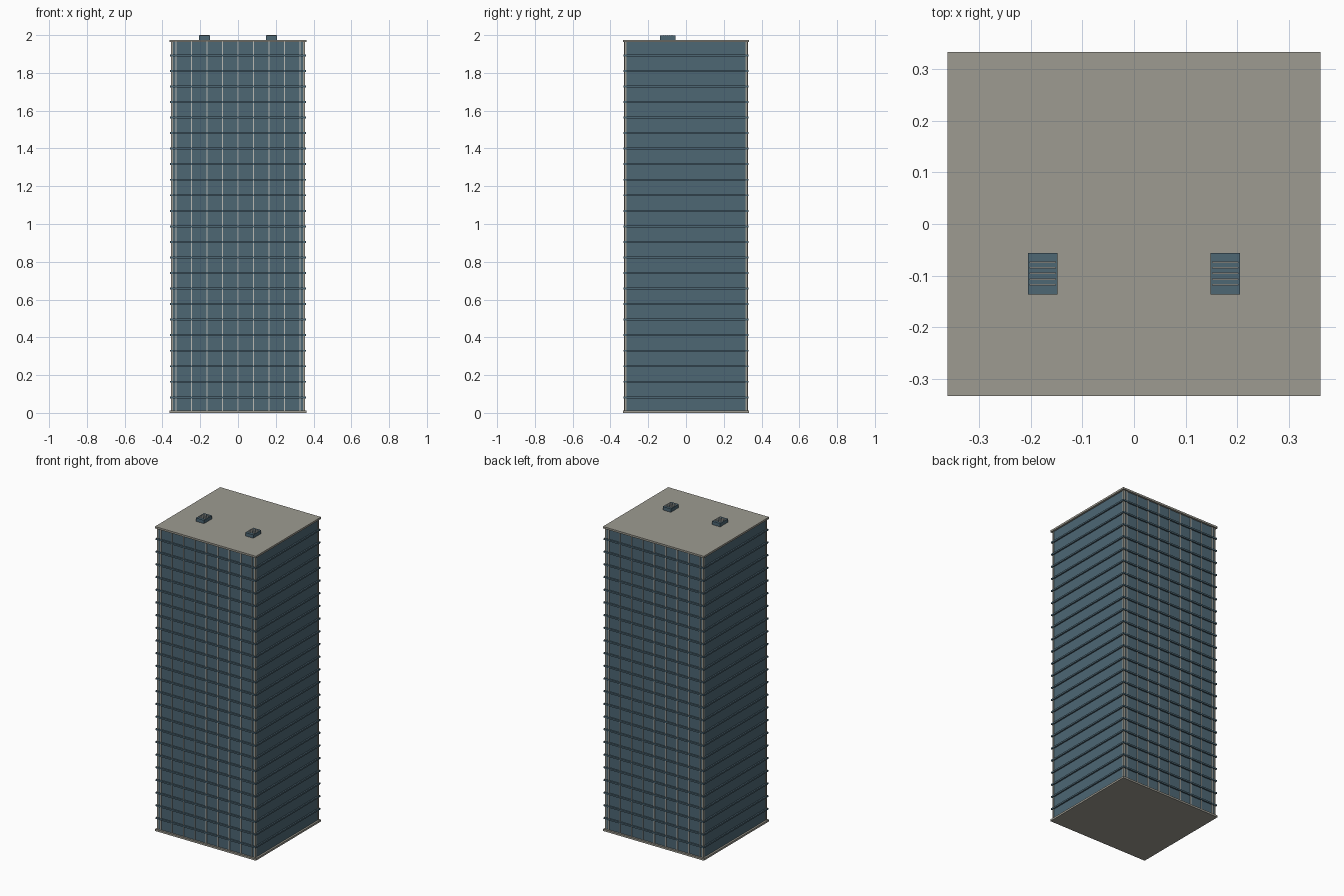
import bpy

cube = bpy.data.objects.get("Cube")
if cube:
    bpy.data.objects.remove(cube, do_unlink=True)


def material(name, rgb):
    m = bpy.data.materials.new(name)
    m.use_nodes = True
    m.diffuse_color = (*rgb, 1)
    m.node_tree.nodes["Principled BSDF"].inputs["Base Color"].default_value = (*rgb, 1)
    return m


GLASS = material("blue grey glass", (0.075, 0.135, 0.175))
CONCRETE = material("warm grey concrete", (0.34, 0.33, 0.285))
TRIM = material("pale grey trim", (0.50, 0.50, 0.46))


def box(name, lo, hi, mat):
    """Axis-aligned box between two corners."""
    x0, y0, z0 = lo
    x1, y1, z1 = hi
    verts = [(x, y, z) for z in (z0, z1) for x, y in ((x0, y0), (x1, y0), (x1, y1), (x0, y1))]
    faces = [(3, 2, 1, 0), (4, 5, 6, 7)]
    faces += [(i, (i + 1) % 4, (i + 1) % 4 + 4, i + 4) for i in range(4)]
    mesh = bpy.data.meshes.new(name)
    mesh.from_pydata(verts, [], faces)
    mesh.materials.append(mat)
    ob = bpy.data.objects.new(name, mesh)
    bpy.context.collection.objects.link(ob)
    return ob


def block(name, w, d, z0, z1, mat):
    """Box centred on the tower axis, given half width and half depth."""
    return box(name, (-w, -d, z0), (w, d, z1), mat)


W, D = 0.362, 0.334          # slab half sizes
GW, GD = 0.350, 0.322        # glass half sizes
ROOF, SLAB, FLOORS = 1.975, 0.012, 24
STEP = ROOF / FLOORS

# Main body and end slabs
block("glass_body", GW, GD, SLAB, ROOF - SLAB, GLASS)
block("base_slab", W, D, 0, SLAB, CONCRETE)
block("roof_slab", W, D, ROOF - SLAB, ROOF, CONCRETE)

# Floor ledges
ledge = block("floor_ledge", W - 0.003, D - 0.003, STEP - 0.005, STEP + 0.005, GLASS)
arr = ledge.modifiers.new("floors", "ARRAY")
arr.count = FLOORS - 1
arr.use_relative_offset = False
arr.use_constant_offset = True
arr.constant_offset_displace = (0, 0, STEP)

# Slim mullions on front and back
for side, face in ((-1, "front"), (1, "back")):
    for i in range(-4, 5):
        x = i * 0.082
        y0, y1 = sorted((side * (GD - 0.004), side * (GD + 0.005)))
        box(f"{face}_mullion", (x - 0.003, y0, SLAB), (x + 0.003, y1, ROOF - SLAB), TRIM)

# Corner posts
for sx in (-1, 1):
    for sy in (-1, 1):
        x0, x1 = sorted((sx * (GW - 0.006), sx * (GW + 0.004)))
        y0, y1 = sorted((sy * (GD - 0.006), sy * (GD + 0.004)))
        box("corner_post", (x0, y0, SLAB), (x1, y1, ROOF - SLAB), CONCRETE)

# Rooftop air units with pale louvres
for x in (-0.177, 0.177):
    box("roof_unit", (x - 0.029, -0.137, ROOF), (x + 0.029, -0.056, 1.997), GLASS)
    for i in range(5):
        y = -0.118 + i * 0.011
        box("unit_louvre", (x - 0.026, y - 0.0015, 1.996), (x + 0.026, y + 0.0015, 2.0), TRIM)
